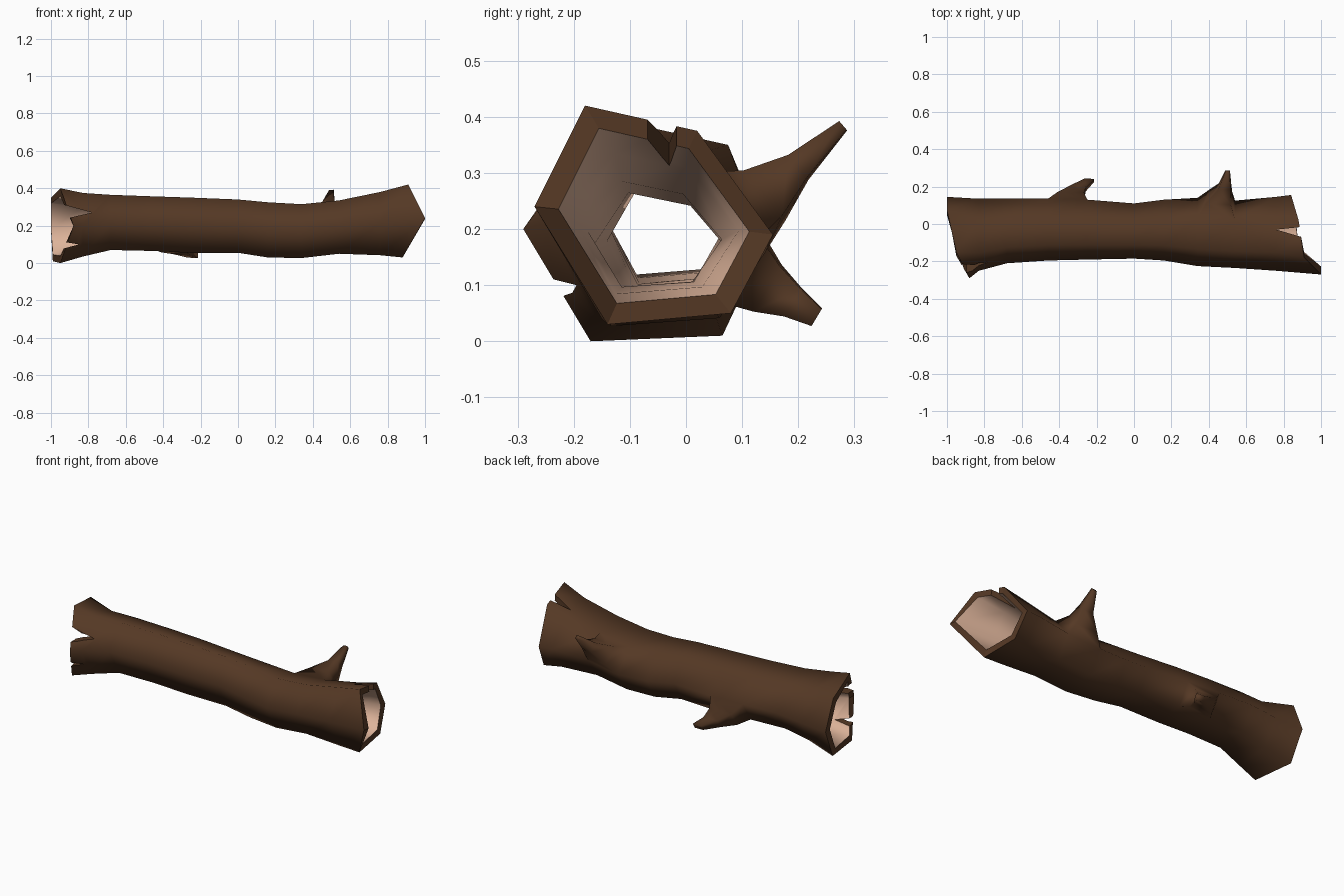
import bpy, bmesh
from mathutils import Vector

cube = bpy.data.objects.get("Cube")
if cube:
    bpy.data.objects.remove(cube, do_unlink=True)


def material(name, colour):
    mat = bpy.data.materials.new(name)
    mat.use_nodes = True
    mat.diffuse_color = colour
    bsdf = mat.node_tree.nodes["Principled BSDF"]
    bsdf.inputs["Base Color"].default_value = colour
    bsdf.inputs["Roughness"].default_value = 0.9
    return mat


bark = material("bark brown", (0.09, 0.04, 0.018, 1))
wood = material("inner wood tan", (0.72, 0.45, 0.32, 1))

# Six-sided cross-section, as fractions of the width and height
SECTION = [(.25, 1), (.71, .88), (1, .45), (.78, .05), (.25, 0), (0, .52)]

# Body stations: x, y min, y max, z min, z max
STATIONS = [
    (-.83, -.25, .135, .035, .375), (-.68, -.21, .135, .07, .365),
    (-.46, -.195, .135, .065, .357), (-.25, -.19, .13, .055, .35),
    (0, -.185, .11, .055, .34), (.16, -.195, .13, .03, .325),
    (.34, -.225, .14, .027, .315), (.54, -.235, .125, .05, .335),
    (.76, -.25, .145, .042, .38)]

# Ragged, flared ends
RIGHT_END = [(-.95, -.15, .40), (-1, .075, .35), (-1, .145, .18),
             (-.99, .065, .01), (-.95, -.17, 0), (-.88, -.29, .2)]
LEFT_END = [(.91, -.18, .42), (.88, .02, .375), (.84, .155, .19),
            (.86, .08, .05), (.88, -.14, .03), (1, -.27, .24)]


def ring(x, y0, y1, z0, z1):
    return [Vector((x, y0 + u * (y1 - y0), z0 + v * (z1 - z0))) for u, v in SECTION]


def shrink(points, factor):
    centre = sum(points, Vector()) / len(points)
    return [Vector((p.x, *(centre + (p - centre) * factor).yz)) for p in points]


def grow_branch(bm, face, steps):
    """Extrude one side of the body through (centre, radius) steps."""
    for centre, radius in steps:
        face = bmesh.ops.extrude_discrete_faces(bm, faces=[face])["faces"][0]
        middle = face.calc_center_median()
        for v in face.verts:
            v.co = Vector(centre) + (v.co - middle).normalized() * radius


# Hollow log: outer rings one way, inner rings back again
right_end = [Vector(p) for p in RIGHT_END]
left_end = [Vector(p) for p in LEFT_END]
body = [ring(*s) for s in STATIONS]
outer = [right_end] + body + [left_end]
inner = [shrink(left_end, .8)]
for i, points in reversed(list(enumerate(body))):
    inner.append(shrink(points, .74 if i in (0, len(body) - 1) else .66))
inner.append(shrink(right_end, .8))

bm = bmesh.new()
rings = [[bm.verts.new(p) for p in points] for points in outer + inner]
sides = {}
for i, a in enumerate(rings):
    b = rings[(i + 1) % len(rings)]
    rim = i in (len(outer) - 1, len(rings) - 1)
    for j in range(len(SECTION)):
        k = (j + 1) % len(SECTION)
        face = bm.faces.new((a[j], a[k], b[k], b[j]))
        face.smooth = not rim
        face.material_index = int(i >= len(outer) and not rim)
        sides[i, j] = face
bmesh.ops.recalc_face_normals(bm, faces=bm.faces)

# Two broken branches on the back
grow_branch(bm, sides[7, 1], [((.455, .14, .26), .085), ((.485, .2, .31), .042),
                              ((.5, .28, .384), .016)])
grow_branch(bm, sides[3, 2], [((-.34, .145, .095), .085), ((-.3, .19, .07), .052),
                              ((-.24, .233, .043), .032)])
for face in bm.faces:
    if len(face.verts) == 4 and face not in sides.values():
        face.smooth = True

mesh = bpy.data.meshes.new("hollow_log")
bm.to_mesh(mesh)
bm.free()
log = bpy.data.objects.new("hollow_log", mesh)
bpy.context.collection.objects.link(log)
mesh.materials.append(bark)
mesh.materials.append(wood)


def cut_split(name, triangle, depth):
    """Cut a wedge-shaped split: a triangle swept along a vector."""
    cutter_bm = bmesh.new()
    face = cutter_bm.faces.new([cutter_bm.verts.new(p) for p in triangle])
    swept = bmesh.ops.extrude_face_region(cutter_bm, geom=[face], use_keep_orig=True)
    bmesh.ops.translate(cutter_bm, vec=depth,
                        verts=[g for g in swept["geom"] if isinstance(g, bmesh.types.BMVert)])
    bmesh.ops.recalc_face_normals(cutter_bm, faces=cutter_bm.faces)
    cutter_mesh = bpy.data.meshes.new(name)
    cutter_bm.to_mesh(cutter_mesh)
    cutter_bm.free()
    cutter_mesh.materials.append(bark)
    cutter = bpy.data.objects.new(name, cutter_mesh)
    cutter.hide_render = True
    bpy.context.collection.objects.link(cutter)
    mod = log.modifiers.new(name, "BOOLEAN")
    mod.operation = "DIFFERENCE"
    mod.solver = "EXACT"
    mod.object = cutter
    bpy.context.view_layer.objects.active = log
    bpy.ops.object.modifier_apply(modifier=mod.name)
    bpy.data.objects.remove(cutter, do_unlink=True)


# Splits in the ragged ends
cut_split("top_split", [(.76, -.03, .25), (.95, -.01, .25), (.95, -.085, .25)], (0, 0, .3))
cut_split("front_split", [(-.78, -.4, .27), (-1, -.4, .22), (-1, -.4, .33)], (0, .33, 0))
cut_split("lower_split", [(-.85, -.4, .1), (-1, -.4, .06), (-1, -.4, .125)], (0, .3, 0))
